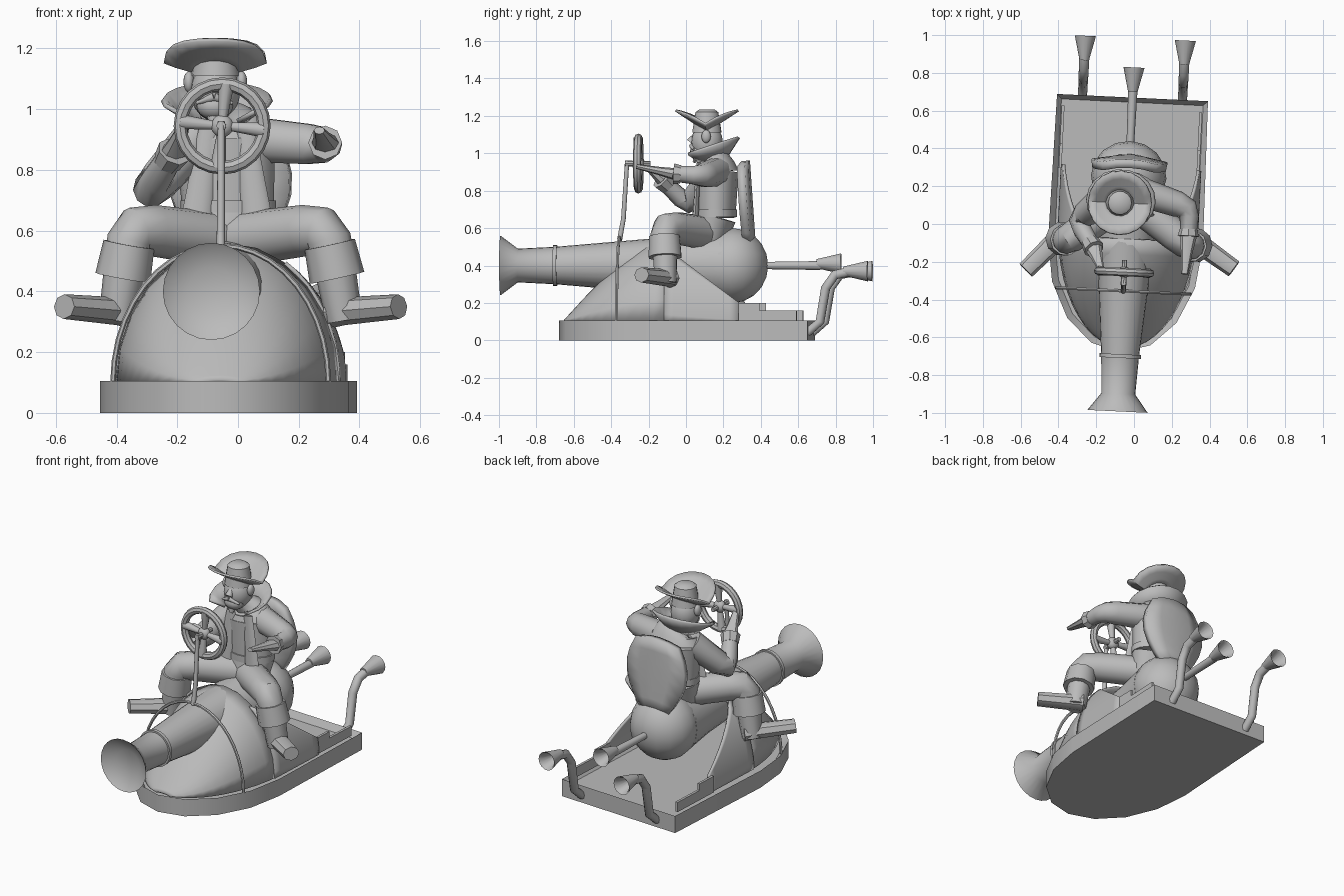
import bpy, bmesh
from math import sin, cos, asin, pi, radians
from mathutils import Vector, Matrix

cube = bpy.data.objects.get("Cube")
if cube:
    bpy.data.objects.remove(cube, do_unlink=True)

grey = bpy.data.materials.new("plain grey")
grey.use_nodes = True
colour = (.5, .5, .5, 1)
grey.diffuse_color = colour
grey.node_tree.nodes["Principled BSDF"].inputs["Base Color"].default_value = colour

# The whole sled stands slightly turned
placement = Matrix.Translation((-.04, 0, 0)) @ Matrix.Rotation(-.048, 4, 'Z')
both_sides = (("left", 1), ("right", -1))


def finish(name, bm, thickness=0):
    bmesh.ops.recalc_face_normals(bm, faces=bm.faces)
    mesh = bpy.data.meshes.new(name)
    bm.to_mesh(mesh)
    bm.free()
    mesh.materials.append(grey)
    mesh.shade_smooth()
    mesh.set_sharp_from_angle(angle=radians(40))
    part = bpy.data.objects.new(name, mesh)
    bpy.context.collection.objects.link(part)
    part.matrix_world = placement
    if thickness:
        solidify = part.modifiers.new("thickness", 'SOLIDIFY')
        solidify.thickness = thickness
        solidify.offset = 0


def loft(name, rows, closed=False, caps=False, thickness=0):
    """Skin neighbouring rows of points."""
    bm = bmesh.new()
    rings = [[bm.verts.new(point) for point in row] for row in rows]
    count = len(rings[0])
    for ring, following in zip(rings, rings[1:]):
        for i in range(count if closed else count - 1):
            j = (i + 1) % count
            bm.faces.new((ring[i], ring[j], following[j], following[i]))
    if caps:
        bm.faces.new(rings[0])
        bm.faces.new(rings[-1])
    bmesh.ops.remove_doubles(bm, verts=bm.verts, dist=.0005)
    finish(name, bm, thickness)


def circle(radius, sides):
    return [(radius * cos(k * 2 * pi / sides), radius * sin(k * 2 * pi / sides)) for k in range(sides)]


def tube(name, path, start, end, sides=10, squash=1):
    """Tapered section along a path, squashed on its second axis."""
    path = [Vector(point) for point in path]
    last = len(path) - 1
    rows, across = [], None
    for i, point in enumerate(path):
        along = (path[min(i + 1, last)] - path[max(i - 1, 0)]).normalized()
        if across is None:
            across = along.cross(Vector((0, 1, 0) if abs(along.z) > .8 else (0, 0, 1)))
        across = (across - along * across.dot(along)).normalized()
        over = across.cross(along) * squash
        radius = start + (end - start) * i / last
        rows.append([point + across * u + over * v for u, v in circle(radius, sides)])
    loft(name, rows, closed=True, caps=True)


def lathe(name, x, z, profile, sides=24):
    """Turned part lying along y, from (y, radius) pairs."""
    loft(name, [[(x + u, y, z + v) for u, v in circle(radius, sides)] for y, radius in profile],
         closed=True, caps=True)


def horn(name, x, z, end):
    lathe(name, x, z, [(end - .13, .025), (end, .056), (end - .01, .046), (end - .1, .02)], sides=14)


def ball(name, centre, size):
    bm = bmesh.new()
    bmesh.ops.create_uvsphere(bm, u_segments=16, v_segments=10, radius=1,
                              matrix=Matrix.Translation(centre) @ Matrix.Diagonal((*size, 1)))
    finish(name, bm)


def box(name, centre, size):
    bm = bmesh.new()
    bmesh.ops.create_cube(bm, size=1, matrix=Matrix.Translation(centre) @ Matrix.Diagonal((*size, 1)))
    finish(name, bm)


def joint(first, middle, last):
    """Path through a rounded elbow or knee."""
    before, after = first.lerp(middle, .75), middle.lerp(last, .3)
    return [first, before, before.lerp(after, .5).lerp(middle, .6), after, last]


# Sled base: faceted bow, square stern, recessed floor
bm = bmesh.new()
outline = [(.41 * cos(k * pi / 8), -.1 - .58 * sin(k * pi / 8)) for k in range(9)]
outline += [(-.4, .67), (.4, .67)]
bottom = bm.faces.new([bm.verts.new((x, y, 0)) for x, y in outline])
raised = bmesh.ops.extrude_face_region(bm, geom=[bottom])["geom"]
bmesh.ops.translate(bm, verts=[g for g in raised if isinstance(g, bmesh.types.BMVert)], vec=(0, 0, .105))
bmesh.ops.recalc_face_normals(bm, faces=bm.faces)
floor = max(bm.faces, key=lambda face: face.calc_center_median().z)
bmesh.ops.inset_region(bm, faces=[floor], thickness=.035)
bmesh.ops.translate(bm, verts=floor.verts, vec=(0, 0, -.04))
finish("sled_base", bm)

# Hull: closed nose, then side walls that slope down to two steps
beam, crest, length, deck = .365, .46, .65, .1


def hull_arc(y, width, height, lowest, highest):
    angles = [lowest + (highest - lowest) * k / 12 for k in range(13)]
    return [(width * cos(a) + .01, y, deck + height * sin(a)) for a in angles]


nose = [radians(angle) for angle in range(6, 84, 7)]
loft("hull_nose", [hull_arc(-length * cos(a), beam * sin(a), crest * cos(cos(a) * pi / 2), 0, pi)
                   for a in nose], thickness=.015)
for tag, side in both_sides:
    slope = [k / 20 for k in range(-2, 7)]
    loft("hull_wall_" + tag, [hull_arc(y, side * beam, crest, 0, asin((.32 - .73 * y) / crest))
                              for y in slope], thickness=.015)
    for end, height in ((.41, .1), (.61, .06)):
        box("hull_step_" + tag, (side * beam, end / 2 + .14, deck + height / 2), (.015, end - .28, height))

# Cannon
lathe("cannon_barrel", 0, .4, [(-.95, .08), (-.985, .15), (-.993, .16), (-.9, .09), (-.7, .1), (0, .16), (.2, .19)])
lathe("cannon_ring", 0, .4, [(-.71, .11), (-.69, .11)])
ball("cannon_breech", (0, .25, .4), (.2, .19, .2))

# Exhausts
tube("centre_exhaust_pipe", [(0, .4, .4), (0, .72, .4)], .02, .025)
horn("centre_exhaust_horn", 0, .41, .83)
for tag, side in both_sides:
    x = side * .265
    bends = ((.66, .04), (.73, .1), (.76, .28), (.81, .35), (.9, .37))
    tube("exhaust_pipe_" + tag, [(x, y, z) for y, z in bends], .024, .027)
    horn("exhaust_horn_" + tag, x, .37, .985)

# Hoop, steering column and wheel
tube("hoop", [(x, -.355, deck + z * 1.27) for x, z in circle(.355, 40)[:21]], .009, .009, sides=6)
tube("steering_column", [(0, -.355, .54), (0, -.335, .65), (0, -.315, .96)], .014, .012)
hub = Vector((0, -.255, .945))
rim_radius = .138
loft("wheel_rim", [[hub + Vector((cos(a) * (rim_radius + u), v, sin(a) * (rim_radius + u))) for u, v in circle(.022, 8)]
                   for a in [k * pi / 12 for k in range(25)]], closed=True)
for x, z in circle(rim_radius, 4):
    tube("wheel_spoke", [hub, hub + Vector((x + z * .1, 0, z - x * .1))], .012, .026)
ball("wheel_hub", hub, (.037, .03, .037))
lathe("wheel_axle", 0, hub.z, [(-.325, .016), (-.19, .013)], sides=8)

# Seat back: paddle shape with a rounded top
seat = []
for t in [k / 6 for k in range(7)]:
    width = .08 + .12 * sin(t * 2.6)
    seat.append([(width * u, .35 - .03 * t - .02 * u * u, .53 + .43 * t - .03 * u * u) for u in (-1, -.5, 0, .5, 1)])
loft("seat_back", seat, thickness=.045)

# Rider's torso, belt and coat fronts
waist, chest, neck = Vector((0, .16, .66)), Vector((-.01, .165, .9)), Vector((-.035, .12, 1))
tube("hips", [(0, .12, .52), waist], .13, .155, sides=16, squash=.7)
tube("torso", [waist, chest], .15, .165, sides=16, squash=.7)
tube("shoulders", joint(chest, Vector((-.01, .16, .96)), neck), .165, .06, sides=16, squash=.7)
tube("belt", [waist, waist + Vector((0, 0, .04))], .158, .158, sides=16, squash=.72)
for tag, side in both_sides:
    tube("coat_front_" + tag, [(side * .06, .07, .95), (side * .1, .055, .64)], .03, .05, squash=.35)

# Flared collar, open at the front
arc = [radians(angle) for angle in range(-130, 131, 20)]
loft("collar", [[neck + Vector((flare * sin(a), flare * cos(a) * .9, (flare - .14) * .8 + (flare - .09) * .6 * cos(a)))
                 for a in arc] for flare in (.09, .135, .18)], thickness=.015)

# Head
head = Vector((-.04, .11, 1.06))
chin = head + Vector((0, -.04, -.05))
ball("head", head, (.082, .085, .1))
ball("jaw", chin, (.06, .05, .045))
tube("nose", [head + Vector((0, -.06, .04)), head + Vector((0, -.09, 0))], .012, .022)
tube("beard", [chin, chin + Vector((0, -.03, -.06))], .05, .01, squash=.7)
lip = head + Vector((0, -.08, -.02))
for tag, side in both_sides:
    ball("ear_" + tag, head + Vector((side * .087, 0, .03)), (.018, .025, .035))
    tube("moustache_" + tag, [lip, lip + Vector((side * .06, .01, -.02))], .015, .005)

# Hat: brim curls up at front and back
loft("hat_brim", [[head + Vector((x, y, .06 + .65 * abs(y) + 1.3 * x * x)) for x, y in circle(radius, 20)]
                  for radius in (.05, .09, .13, .168)], closed=True, thickness=.012)
tube("hat_crown", [head + Vector((0, 0, .05)), head + Vector((0, 0, .16))], .08, .062, sides=14)
tube("hat_top", [head + Vector((0, 0, .16)), head + Vector((0, 0, .175))], .062, .04, sides=14)

# Legs and boots
for tag, side in both_sides:
    hip, knee = Vector((side * .03, .12, .57)), Vector((side * .32 + .015, -.1, .61))
    ankle, toe = Vector((side * .375 + .02, -.09, .335)), Vector((side * .55 + .03, -.24 + side * .03, .35))
    shin = knee.lerp(ankle, .5)
    tube("leg_" + tag, joint(hip, knee, shin), .09, .07, sides=12)
    tube("boot_cuff_" + tag, [knee.lerp(ankle, .2), knee.lerp(ankle, .6)], .085, .092)
    tube("boot_shaft_" + tag, [shin, ankle + Vector((0, 0, -.03))], .068, .06)
    tube("boot_foot_" + tag, [ankle.lerp(toe, -.2), ankle, toe], .06, .048, sides=8, squash=.85)


def arm(tag, shoulder, elbow, wrist, fingers):
    tube("arm_" + tag, joint(shoulder, elbow, wrist), .078, .042)
    tube("cuff_" + tag, [elbow.lerp(wrist, .75), wrist], .048, .056, sides=8)
    tube("hand_" + tag, [wrist, wrist.lerp(fingers, .4), fingers], .045, .018, sides=8, squash=.7)


# Left arm points forward, right arm holds the wheel
arm("left", Vector((.08, .17, .9)), Vector((.33, .1, .88)), Vector((.33, -.05, .89)), Vector((.32, -.25, .93)))
arm("right", Vector((-.11, .15, .9)), Vector((-.26, 0, .72)), Vector((-.165, -.14, .86)), Vector((-.125, -.24, .95)))
